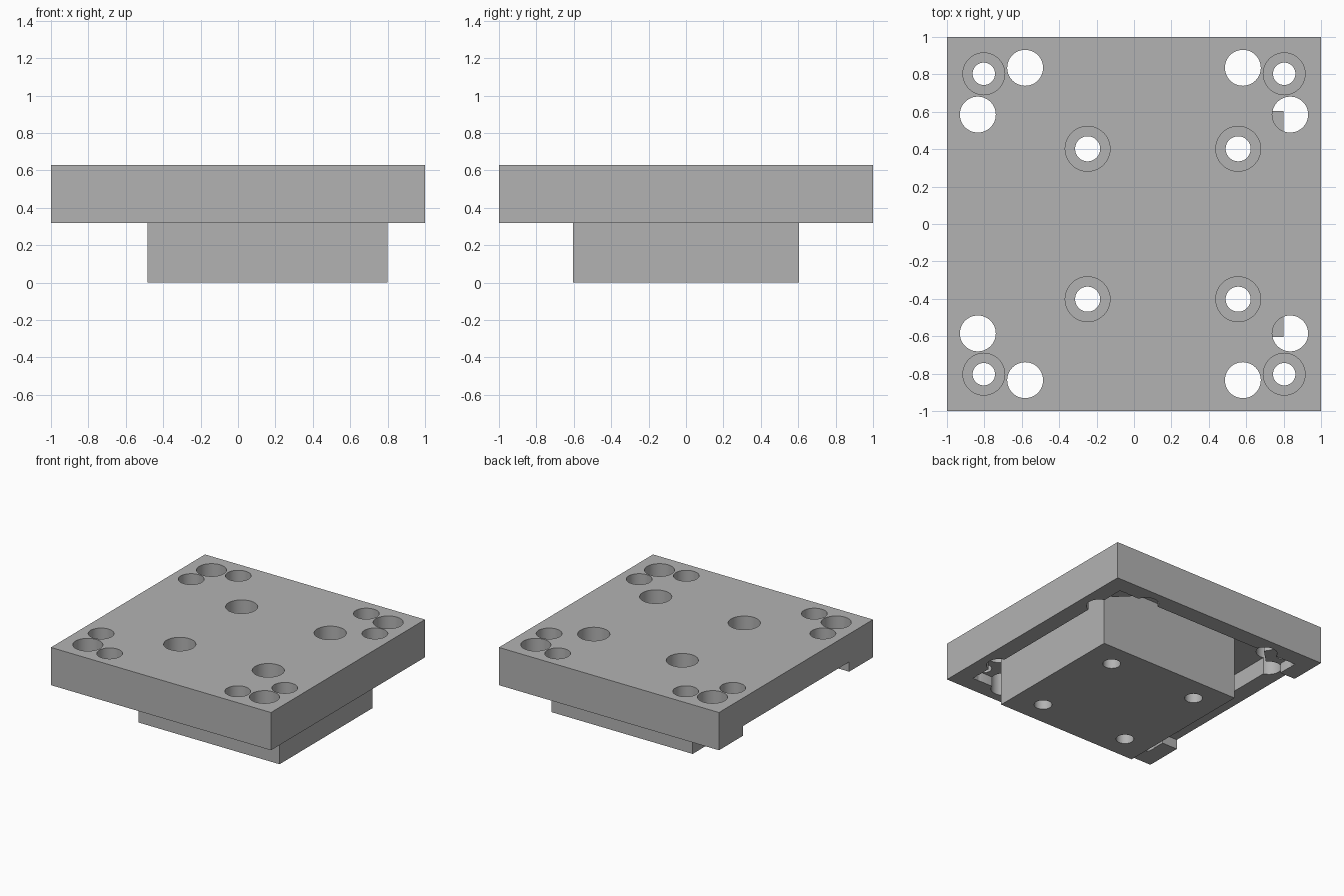
import bpy
import bmesh
from math import cos, sin, tau, radians

default = bpy.data.objects.get("Cube")
if default:
    bpy.data.objects.remove(default, do_unlink=True)

# Single machined-metal colour
grey = bpy.data.materials.new("machined grey")
grey.use_nodes = True
colour = (0.45, 0.45, 0.45, 1)
grey.diffuse_color = colour
grey.node_tree.nodes["Principled BSDF"].inputs["Base Color"].default_value = colour


def prism(name, outline, z0, z1):
    """Extrude a counter-clockwise outline from z0 to z1."""
    bm = bmesh.new()
    low = [bm.verts.new((x, y, z0)) for x, y in outline]
    high = [bm.verts.new((x, y, z1)) for x, y in outline]
    bm.faces.new(low[::-1])
    bm.faces.new(high)
    n = len(outline)
    for i in range(n):
        j = (i + 1) % n
        bm.faces.new((low[i], low[j], high[j], high[i]))
    mesh = bpy.data.meshes.new(name)
    bm.to_mesh(mesh)
    bm.free()
    mesh.materials.append(grey)
    obj = bpy.data.objects.new(name, mesh)
    bpy.context.collection.objects.link(obj)
    return obj


def rect(x0, x1, y0, y1):
    return [(x0, y0), (x1, y0), (x1, y1), (x0, y1)]


def circle(x, y, r, sides=48):
    return [(x + r * cos(tau * i / sides), y + r * sin(tau * i / sides))
            for i in range(sides)]


def cut(target, outline, z0, z1):
    """Subtract a prism from the target and discard the cutter."""
    cutter = prism("cutter", outline, z0, z1)
    cutter.hide_render = True
    mod = target.modifiers.new("cut", "BOOLEAN")
    mod.operation = "DIFFERENCE"
    mod.solver = "EXACT"
    mod.object = cutter
    graph = bpy.context.evaluated_depsgraph_get()
    mesh = bpy.data.meshes.new_from_object(target.evaluated_get(graph))
    target.modifiers.clear()
    target.data = mesh
    bpy.data.objects.remove(cutter, do_unlink=True)


BOTTOM, TOP = 0.32, 0.63
SHALLOW, CEILING = 0.40, 0.54
BELOW, ABOVE = -0.1, 0.8
P, C = 0.86, 0.54

plate = prism("top_plate", rect(-1, 1, -1, 1), BOTTOM, TOP)
block = prism("lower_block", rect(-0.483, 0.80, -0.603, 0.603), 0, CEILING)

# Shallow recess under the plate and the channel opening to one side
cut(plate, rect(-P, P, -P, P), BELOW, SHALLOW)
cut(plate, rect(-1.2, -0.8, -0.69, 0.69), BELOW, SHALLOW)

# Deep pocket with corners left solid for the corner screws
cut(plate, [(P, -C), (P, C), (C, P), (-C, P),
            (-P, C), (-P, -C), (-C, -P), (C, -P)], BELOW, CEILING)

# Corner relief holes and counterbored corner screws
for sx in (-1, 1):
    for sy in (-1, 1):
        cut(plate, circle(0.835 * sx, 0.585 * sy, 0.096), BELOW, ABOVE)
        cut(plate, circle(0.582 * sx, 0.835 * sy, 0.096), BELOW, ABOVE)
        cut(plate, circle(0.803 * sx, 0.803 * sy, 0.06), BELOW, ABOVE)
        cut(plate, circle(0.803 * sx, 0.803 * sy, 0.112), 0.47, ABOVE)

# Counterbored bolts through plate and block
for x in (-0.248, 0.557):
    for y in (-0.402, 0.402):
        cut(plate, circle(x, y, 0.12), BELOW, ABOVE)
        cut(block, circle(x, y, 0.067), BELOW, ABOVE)
        cut(block, circle(x, y, 0.12), 0.42, ABOVE)

# Smooth bores with crisp edges
bpy.ops.object.select_all(action="DESELECT")
for part in (plate, block):
    part.select_set(True)
bpy.context.view_layer.objects.active = plate
bpy.ops.object.shade_smooth_by_angle(angle=radians(30))
